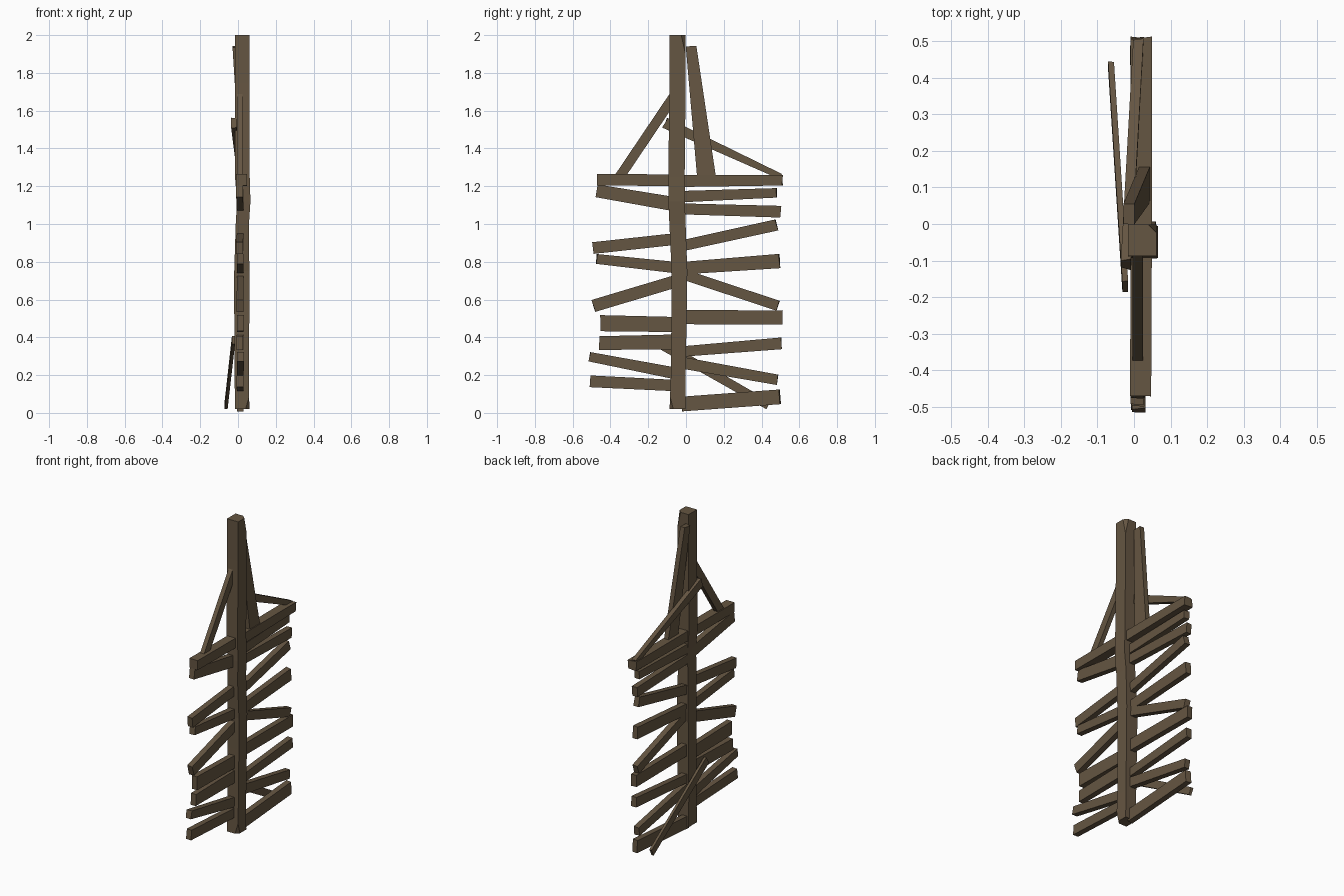
import bpy, bmesh, random
from mathutils import Vector

random.seed(4)
wood = bpy.data.materials.new("weathered brown wood")
wood.diffuse_color = (0.13, 0.092, 0.054, 1)


def loft(name, rings):
    """Flat-faced solid through a list of four-cornered rings."""
    bm = bmesh.new()
    loops = [[bm.verts.new(p) for p in ring] for ring in rings]
    for a, b in zip(loops, loops[1:]):
        for i in range(4):
            j = (i + 1) % 4
            bm.faces.new((a[i], a[j], b[j], b[i]))
    bm.faces.new(loops[0][::-1])
    bm.faces.new(loops[-1])
    bmesh.ops.recalc_face_normals(bm, faces=bm.faces)
    me = bpy.data.meshes.new(name)
    bm.to_mesh(me)
    bm.free()
    me.materials.append(wood)
    ob = bpy.data.objects.new(name, me)
    bpy.context.collection.objects.link(ob)
    return ob


def board(name, a, b, w0, w1, t=0.036, jitter=0.004):
    """Rough plank from a to b, with width w0 tapering to w1 and thickness t along x."""
    a, b = Vector(a), Vector(b)
    d = (b - a).normalized()
    side = d.cross(Vector((1, 0, 0))).normalized()
    flat = side.cross(d).normalized()
    rings = []
    for p, w in ((a, w0), (b, w1)):
        rings.append([p + side * (w / 2 * s) + flat * (t / 2 * f)
                      + d * random.uniform(-jitter, jitter)
                      for s, f in ((-1, -1), (1, -1), (1, 1), (-1, 1))])
    return loft(name, rings)


# Crooked post: z, y range, x range
post = [(0.02, -0.087, -0.003, -0.016, 0.06), (0.2, -0.08, -0.002, -0.018, 0.058),
        (0.55, -0.077, 0.004, -0.02, 0.06), (0.75, -0.076, 0.007, -0.02, 0.06),
        (1.0, -0.088, -0.002, -0.012, 0.058), (1.12, -0.093, -0.006, -0.005, 0.066),
        (1.25, -0.094, -0.007, -0.016, 0.062), (1.75, -0.087, -0.002, -0.016, 0.062),
        (2.0, -0.087, -0.002, -0.016, 0.062)]
rings = [[(x0, y0, z), (x1, y0, z), (x1, y1, z), (x0, y1, z)]
         for z, y0, y1, x0, x1 in post]
ob = loft("post", rings)

# Chipped corners on the post, sliced by slanted planes near both ends
bm = bmesh.new()
bm.from_mesh(ob.data)
for co, no in (((0.062, -0.025, 2.0), (1, 1, 0.22)), ((0.04, -0.087, 0.02), (1, -1, -0.25))):
    geo = bm.verts[:] + bm.edges[:] + bm.faces[:]
    cut = bmesh.ops.bisect_plane(bm, geom=geo, plane_co=co, plane_no=no, clear_outer=True)
    edges = [e for e in cut["geom_cut"] if isinstance(e, bmesh.types.BMEdge)]
    bmesh.ops.holes_fill(bm, edges=edges)
bmesh.ops.recalc_face_normals(bm, faces=bm.faces)
bm.to_mesh(ob.data)
bm.free()

# Slats: outer y, outer z, z at the post, outer width, inner width
left = [(-0.47, 1.175, 1.105, 0.068, 0.075), (-0.49, 0.873, 0.92, 0.062, 0.062),
        (-0.473, 0.815, 0.77, 0.052, 0.06), (-0.488, 0.567, 0.695, 0.066, 0.066),
        (-0.455, 0.475, 0.468, 0.085, 0.08), (-0.458, 0.37, 0.375, 0.072, 0.08),
        (-0.51, 0.297, 0.21, 0.05, 0.062), (-0.505, 0.167, 0.145, 0.062, 0.06)]
right = [(0.48, 1.165, 1.145, 0.05, 0.06), (0.503, 1.065, 1.08, 0.062, 0.058),
         (0.48, 0.995, 0.885, 0.06, 0.058), (0.495, 0.804, 0.766, 0.076, 0.066),
         (0.485, 0.568, 0.735, 0.055, 0.055), (0.51, 0.505, 0.507, 0.075, 0.075),
         (0.503, 0.368, 0.325, 0.062, 0.055), (0.485, 0.175, 0.265, 0.055, 0.062),
         (0.497, 0.085, 0.047, 0.078, 0.078)]
for side, rows, y_in in (("left", left, -0.06), ("right", right, -0.02)):
    for i, (y, z, zi, w, wi) in enumerate(rows):
        board(f"{side}_slat_{i + 1}", (0.01 + random.uniform(-.003, .003), y, z),
              (0.012, y_in, zi), w, wi)

# Cross beam in two halves
board("left_cross_beam", (0.018, -0.472, 1.234), (0.02, -0.04, 1.232), 0.06, 0.062, 0.058)
board("right_cross_beam", (0.02, -0.04, 1.228), (0.02, 0.51, 1.232), 0.064, 0.056, 0.058)

# Braces above the beam
board("left_brace", (0.01, -0.055, 1.69), (0.01, -0.365, 1.23), 0.052, 0.052, 0.028)
board("right_brace", (-0.022, -0.11, 1.535), (0.012, 0.5, 1.252), 0.058, 0.03, 0.028)
board("upright_plank", (-0.014, 0.027, 1.94), (0.03, 0.11, 1.235), 0.056, 0.1, 0.03)

# Loose plank leaning behind the lower slats
board("loose_plank", (-0.024, -0.17, 0.385), (-0.063, 0.435, 0.04), 0.052, 0.045, 0.016)
